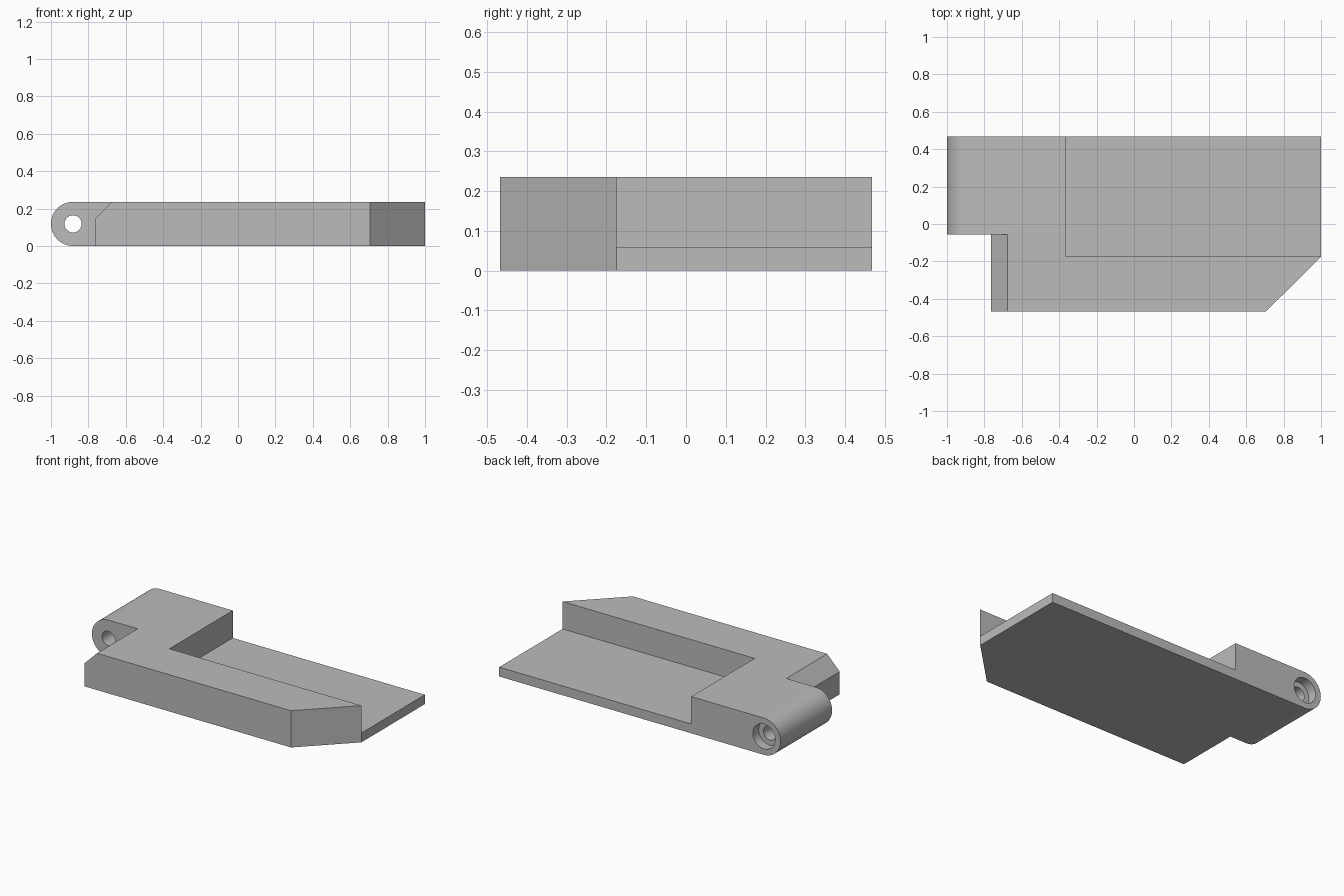
import bpy, bmesh, math
from mathutils import Vector

if "Cube" in bpy.data.objects:
    bpy.data.objects.remove(bpy.data.objects["Cube"])

H = 0.236            # full height
R = H / 2            # hinge barrel radius
LEFT, RIGHT = -1.0, 1.0
FRONT, BACK = -0.468, 0.468
STEP_X, STEP_Y = -0.365, -0.175   # inner corner of the raised L
ARM_Y = -0.055       # front end of the hinge arm
BLOCK_X = -0.765     # side of the front block
PIN_X = LEFT + R

grey = bpy.data.materials.new("plain grey")
grey.use_nodes = True
grey.diffuse_color = (0.5, 0.5, 0.5, 1)
grey.node_tree.nodes["Principled BSDF"].inputs["Base Color"].default_value = (0.5, 0.5, 0.5, 1)


def prism(name, outline, lo, hi, axis):
    """Extrude a 2D outline along z (plan outline) or y (x-z outline)."""
    place = (lambda a, b: (a, b, lo)) if axis == "z" else (lambda a, b: (a, lo, b))
    bm = bmesh.new()
    face = bm.faces.new([bm.verts.new(place(a, b)) for a, b in outline])
    move = Vector((0, 0, hi - lo) if axis == "z" else (0, hi - lo, 0))
    new = bmesh.ops.extrude_face_region(bm, geom=[face])["geom"]
    bmesh.ops.translate(bm, vec=move, verts=[v for v in new if isinstance(v, bmesh.types.BMVert)])
    bmesh.ops.recalc_face_normals(bm, faces=bm.faces)
    mesh = bpy.data.meshes.new(name)
    bm.to_mesh(mesh)
    bm.free()
    mesh.materials.append(grey)
    ob = bpy.data.objects.new(name, mesh)
    bpy.context.collection.objects.link(ob)
    return ob


def arc(radius, start, end, steps):
    angles = [math.radians(start + (end - start) * i / steps) for i in range(steps + 1)]
    return [(PIN_X + radius * math.cos(t), R + radius * math.sin(t)) for t in angles]


def combine(target, other, operation):
    """Apply a boolean and discard the helper."""
    mod = target.modifiers.new("combine", "BOOLEAN")
    mod.operation, mod.solver, mod.object = operation, "EXACT", other
    bpy.context.view_layer.objects.active = target
    bpy.ops.object.modifier_apply(modifier=mod.name)
    bpy.data.objects.remove(other)


# Front bar with a cut corner and a bevelled end
bracket = prism("hinged_bracket", [
    (BLOCK_X, FRONT), (0.705, FRONT), (RIGHT, STEP_Y),
    (STEP_X, STEP_Y), (STEP_X, ARM_Y), (BLOCK_X, ARM_Y)], 0, H, "z")
bevel = prism("bevel_cutter", [
    (BLOCK_X - 0.05, 0.096), (-0.625, H + 0.05), (BLOCK_X - 0.05, H + 0.05)],
    FRONT - 0.1, ARM_Y + 0.1, "y")
combine(bracket, bevel, "DIFFERENCE")

# Hinge arm with a rounded end
arm = prism("hinge_arm", arc(R, 90, 270, 32) + [(STEP_X, 0), (STEP_X, H)], ARM_Y, BACK, "y")
combine(bracket, arm, "UNION")

# Thin base plate
plate = prism("base_plate", [
    (STEP_X, STEP_Y), (RIGHT, STEP_Y), (RIGHT, BACK), (STEP_X, BACK)], 0, 0.06, "z")
combine(bracket, plate, "UNION")

# Pin hole, with a wider counterbore at the back
for radius, start in ((0.046, ARM_Y - 0.1), (0.08, BACK - 0.06)):
    hole = prism("hole_cutter", arc(radius, 0, 348.75, 31), start, BACK + 0.1, "y")
    combine(bracket, hole, "DIFFERENCE")

bpy.ops.object.select_all(action="DESELECT")
bracket.select_set(True)
bpy.context.view_layer.objects.active = bracket
bpy.ops.object.shade_smooth_by_angle(angle=math.radians(30))
